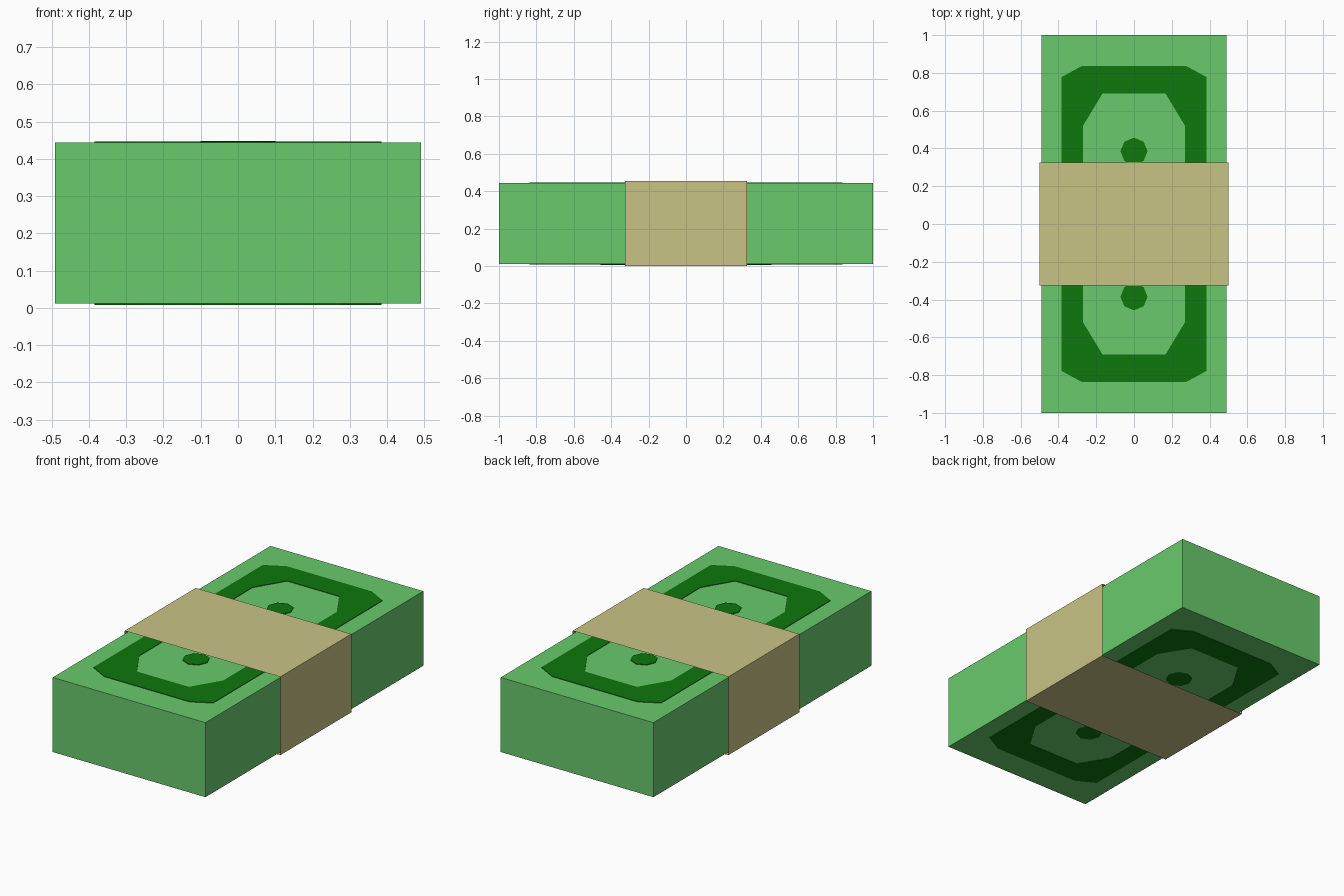
import bpy, bmesh, math

if "Cube" in bpy.data.objects:
    bpy.data.objects.remove(bpy.data.objects["Cube"])

def material(name, rgb):
    m = bpy.data.materials.new(name)
    m.diffuse_color = (*rgb, 1)
    m.use_nodes = True
    m.node_tree.nodes["Principled BSDF"].inputs["Base Color"].default_value = m.diffuse_color
    return m

LIGHT = material("light green", (0.141, 0.592, 0.150))
DARK = material("dark green", (0.004, 0.188, 0.004))
TAN = material("tan paper", (0.584, 0.552, 0.238))
MID = 0.2275   # mid height of the bundle

def finish(bm, name, mat):
    bmesh.ops.recalc_face_normals(bm, faces=bm.faces)
    me = bpy.data.meshes.new(name)
    bm.to_mesh(me)
    bm.free()
    me.materials.append(mat)
    ob = bpy.data.objects.new(name, me)
    bpy.context.collection.objects.link(ob)
    return ob

def box(bm, hx, hy, hz):
    bmesh.ops.create_cube(bm, size=2)
    for v in bm.verts:
        v.co = (v.co.x * hx, v.co.y * hy, MID + v.co.z * hz)

def mirror4(quarter):
    """Closed outline from the points of its +x +y quarter (side to end)."""
    q = list(quarter)
    return (q + [(-x, y) for x, y in reversed(q)] + [(-x, -y) for x, y in q]
            + [(x, -y) for x, y in reversed(q)])

def extrude(bm, faces, h):
    ext = bmesh.ops.extrude_face_region(bm, geom=faces)
    for v in ext["geom"]:
        if isinstance(v, bmesh.types.BMVert):
            v.co.z += h

def plate(name, outline, z, h):
    bm = bmesh.new()
    f = bm.faces.new([bm.verts.new((x, y, z)) for x, y in outline])
    extrude(bm, [f], h)
    finish(bm, name, DARK)

# stack of notes
bm = bmesh.new()
box(bm, 0.491, 1.0, 0.2165)
finish(bm, "note_stack", LIGHT)

# paper band: open sleeve without end faces
bm = bmesh.new()
box(bm, 0.5, 0.326, MID)
bm.normal_update()
ends = [f for f in bm.faces if abs(f.normal.y) > 0.9]
bmesh.ops.delete(bm, geom=ends, context="FACES_ONLY")
finish(bm, "paper_band", TAN)

# printed frame and spots on both faces
outer = mirror4([(0.385, 0.777), (0.275, 0.837)])
inner = mirror4([(0.27, 0.52), (0.167, 0.69)])
for side, s in (("top", 1), ("bottom", -1)):
    z = MID + s * 0.2165
    bm = bmesh.new()
    rings = [[bm.verts.new((x, y, z)) for x, y in o] for o in (outer, inner)]
    n = len(outer)
    faces = [bm.faces.new((rings[0][i], rings[0][(i + 1) % n],
                           rings[1][(i + 1) % n], rings[1][i])) for i in range(n)]
    extrude(bm, faces, s * 0.003)
    finish(bm, side + "_frame", DARK)
    for label, cy, r in (("front_spot", -0.385, 0.072), ("back_spot", 0.385, 0.072),
                         ("centre_spot", 0, 0.1)):
        pts = [(r * math.cos(i * math.pi / 4), cy + r * math.sin(i * math.pi / 4))
               for i in range(8)]
        plate(side + "_" + label, pts, z, s * 0.004)
